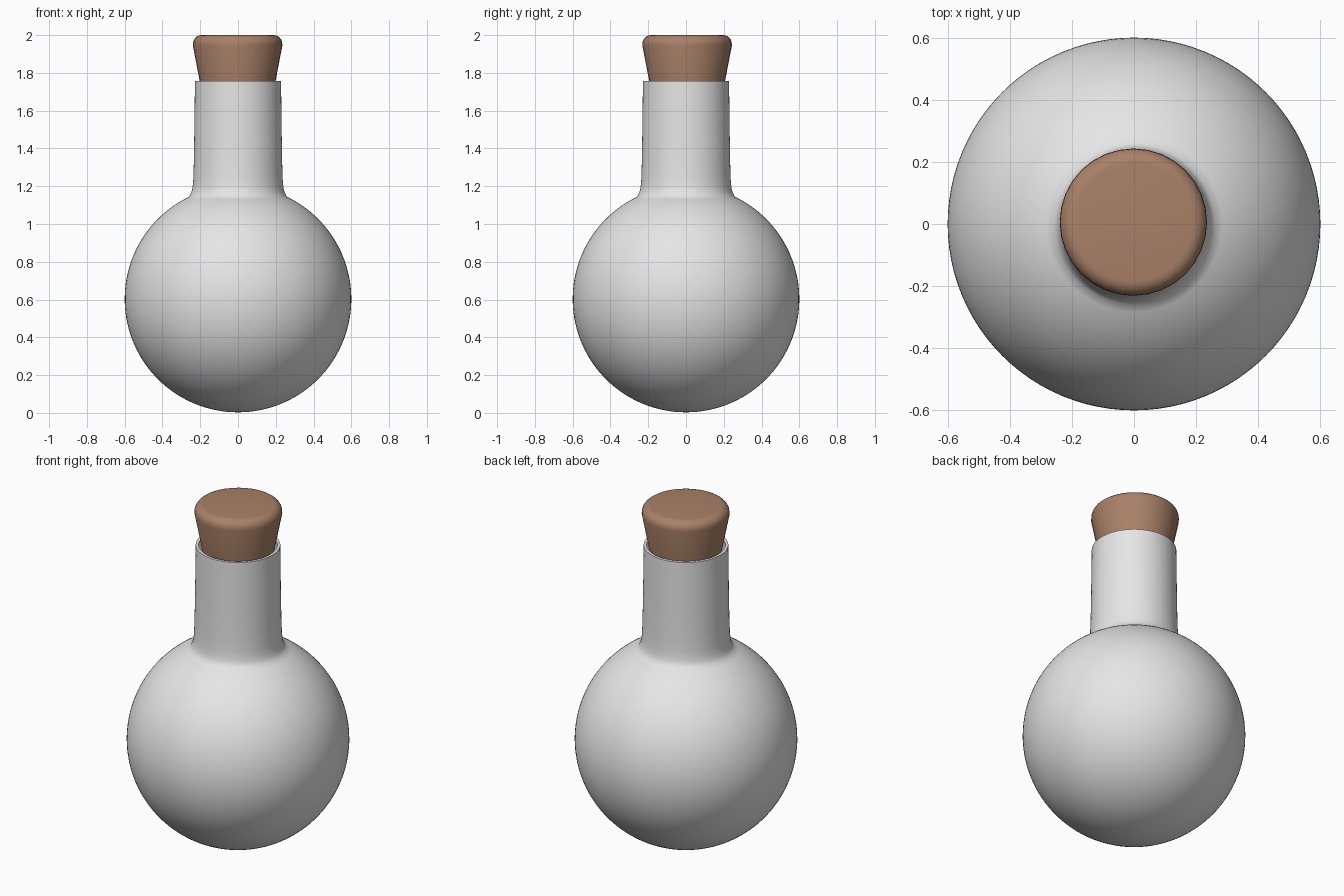
import bpy, math

if "Cube" in bpy.data.objects:
    bpy.data.objects.remove(bpy.data.objects["Cube"])


def material(name, rgb):
    m = bpy.data.materials.new(name)
    m.diffuse_color = (*rgb, 1)
    m.use_nodes = True
    m.node_tree.nodes["Principled BSDF"].inputs["Base Color"].default_value = m.diffuse_color
    return m


def lathe(name, profile, segments, mat, angle, offset=(0, 0, 0)):
    """Revolve (radius, z) points about z; zero radius makes a pole."""
    verts, faces, rings = [], [], []
    for r, z in profile:
        n = segments if r > 1e-5 else 1
        rings.append(range(len(verts), len(verts) + n))
        for i in range(n):
            a = 2 * math.pi * i / segments
            verts.append((r * math.cos(a), r * math.sin(a), z))
    for lo, hi in zip(rings, rings[1:]):
        for i in range(segments):
            j = (i + 1) % segments
            quad = [lo[i % len(lo)], lo[j % len(lo)], hi[j % len(hi)], hi[i % len(hi)]]
            faces.append(list(dict.fromkeys(quad)))
    mesh = bpy.data.meshes.new(name)
    mesh.from_pydata(verts, [], faces)
    mesh.materials.append(mat)
    obj = bpy.data.objects.new(name, mesh)
    obj.location = offset
    bpy.context.collection.objects.link(obj)
    bpy.context.view_layer.objects.active = obj
    obj.select_set(True)
    bpy.ops.object.shade_smooth_by_angle(angle=math.radians(angle))
    obj.select_set(False)
    return obj


glass = material("pale_glass", (0.8, 0.8, 0.81))
cork = material("cork_brown", (0.40, 0.22, 0.14))

# Hollow flask: round bulb, flared neck base, rim, inner wall
R, CZ, WALL = 0.6, 0.603, 0.018


def arc(radius, r_end, steps=56):
    end = math.pi - math.asin(r_end / radius)
    return [(radius * math.sin(end * i / steps), CZ - radius * math.cos(end * i / steps))
            for i in range(steps + 1)]


outer = arc(R, 0.258) + [(0.247, 1.168), (0.241, 1.19), (0.237, 1.23),
                         (0.234, 1.32), (0.231, 1.5), (0.228, 1.757)]
inner = arc(R - WALL, 0.235) + [(0.222, 1.17), (0.216, 1.3), (0.212, 1.757)]
lathe("flask", outer + inner[::-1], 96, glass, 40)

# Tapered cork with a rounded top edge
side = [(0, 1.56), (0.163, 1.56), (0.237, 1.945)]
edge = [(0.237 - 0.047 * (1 - math.cos(t)), 1.953 + 0.047 * math.sin(t))
        for t in [math.pi / 2 * i / 6 for i in range(1, 7)]]
lathe("cork_stopper", side + edge + [(0, 2.0)], 32, cork, 30, (-0.002, 0.006, 0))
